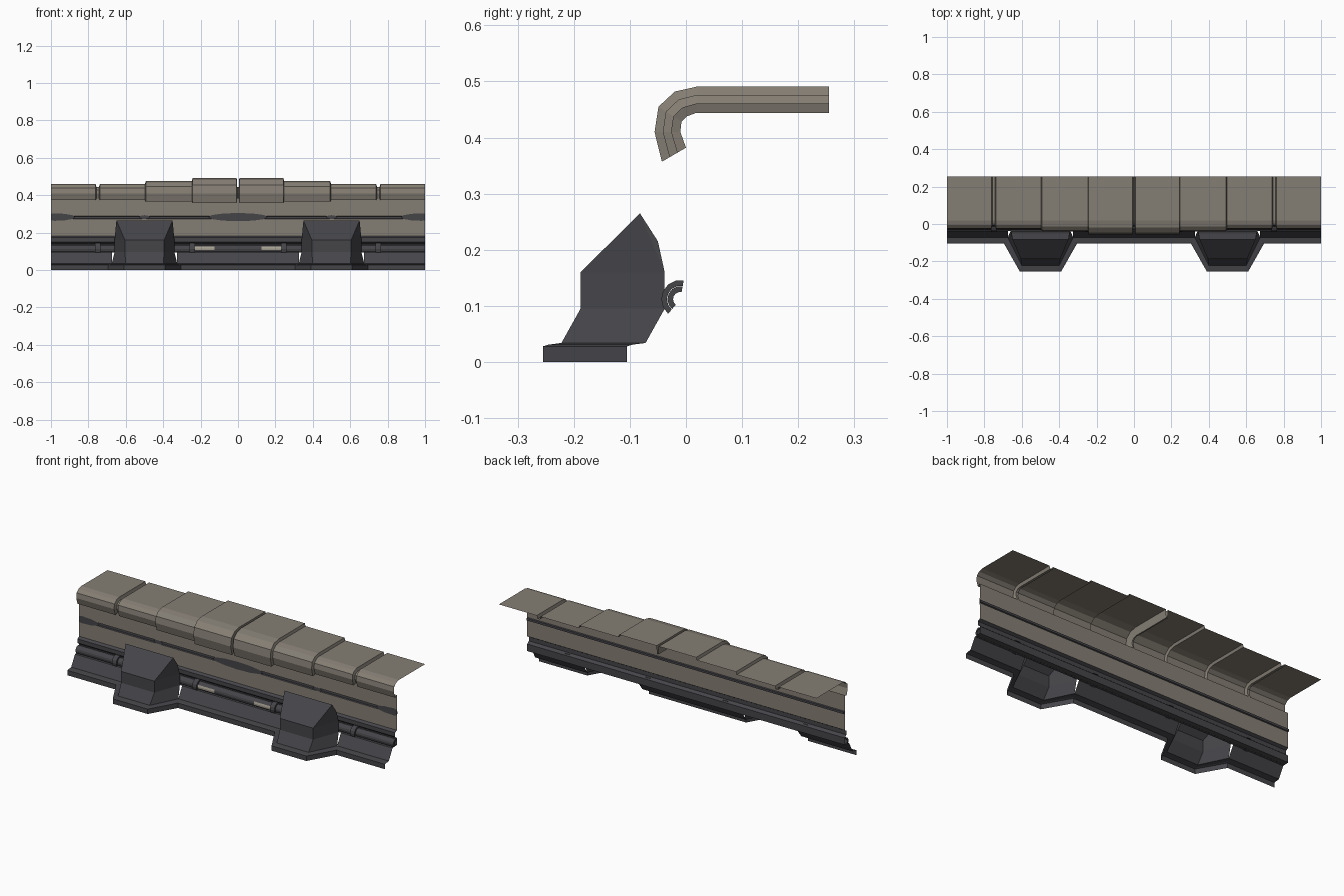
import bpy, math

if "Cube" in bpy.data.objects:
    bpy.data.objects.remove(bpy.data.objects["Cube"])


def material(name, rgb):
    m = bpy.data.materials.new(name)
    m.diffuse_color = (*rgb, 1)
    m.use_nodes = True
    m.node_tree.nodes["Principled BSDF"].inputs["Base Color"].default_value = m.diffuse_color
    return m


STONE = material("warm_grey_panel", (0.235, 0.21, 0.175))
DARK = material("charcoal_metal", (0.06, 0.058, 0.066))
LIGHT = material("pale_lamp", (0.40, 0.37, 0.30))


def make(name, verts, faces, mat):
    me = bpy.data.meshes.new(name)
    me.from_pydata(verts, [], faces)
    me.update()
    # open sheets face the front and the top
    if sum(p.area * (p.normal.z - p.normal.y) for p in me.polygons) < 0:
        me.flip_normals()
    me.materials.append(mat)
    ob = bpy.data.objects.new(name, me)
    bpy.context.collection.objects.link(ob)
    return ob


def loft(name, rows, mat):
    n = len(rows[0])
    verts = [p for r in rows for p in r]
    faces = [(i * n + j, i * n + j + 1, (i + 1) * n + j + 1, (i + 1) * n + j)
             for i in range(len(rows) - 1) for j in range(n - 1)]
    return make(name, verts, faces, mat)


def strip(name, profile, mat, x0=-1, x1=1):
    return loft(name, [[(x, y, z) for y, z in profile] for x in (x0, x1)], mat)


# stepped cap: blend between outer and inner profile along the length
outer = [(.255, .491), (.02, .491), (-.02, .482), (-.049, .455), (-.056, .41), (-.043, .357)]
inner = [(.255, .444), (.018, .444), (.002, .438), (-.008, .428), (-.01, .41), (0, .382)]
half = [(.004, 1), (.007, 0), (.242, 0), (.247, .32), (.492, .32), (.497, .64),
        (.738, .64), (.743, 1), (.757, 1), (.762, .64), (1, .64)]
stations = [(-x, t) for x, t in reversed(half)] + half
rows = []
for x, t in stations:
    row = [(x, a[0] + (b[0] - a[0]) * t, a[1] + (b[1] - a[1]) * t)
           for a, b in zip(outer, inner)]
    rows.append(row + [(x, 0, .382)])
loft("stepped_cap", rows, STONE)

# flat wall bands with a dark seam between
strip("upper_wall", [(0, .382), (0, .290)], STONE)
strip("wall_seam", [(0, .290), (.006, .287), (.006, .275), (0, .272)], DARK)
strip("lower_wall", [(0, .272), (0, .182)], STONE)


# worn dark patches on the seam
def patch(name, cx, w, h):
    n = 12
    verts = [(cx + w * math.cos(2 * math.pi * i / n), -.003,
              .283 + h * math.sin(2 * math.pi * i / n)) for i in range(n)]
    verts = [(max(-1, min(1, v[0])), v[1], v[2]) for v in verts]
    make(name, verts, [tuple(range(n))], DARK)


patch("middle_patch", 0, .16, .022)
for s in (-1, 1):
    patch("end_patch", s * .98, .11, .02)
    patch("small_patch", s * .5, .03, .01)

# lower dark wall with a channel for the pipe
strip("pipe_channel", [(0, .182), (-.015, .173), (-.015, .15), (0, .138),
                       (0, .098), (-.038, .095)], DARK)
for k, (a, b) in enumerate(((-1, -.675), (-.325, .325), (.675, 1))):
    strip("skirt", [(-.038, .095), (-.072, .034)], DARK, a, b)

# foot flange running round the pylons
out_h = [(.305, -.105), (.39, -.255), (.61, -.255), (.695, -.105), (1, -.105)]
in_h = [(.325, -.072), (.4, -.222), (.6, -.222), (.675, -.072), (1, -.072)]


def both(path):
    return [(-x, y) for x, y in reversed(path)] + path


o, i = both(out_h), both(in_h)
mid = [(a[0] * .3 + b[0] * .7, a[1] * .3 + b[1] * .7) for a, b in zip(i, o)]
loft("foot_flange", [[(x, y, 0) for x, y in o], [(x, y, .028) for x, y in o],
                     [(x, y, .031) for x, y in mid], [(x, y, .034) for x, y in i]], DARK)

# hollow pylons: back and front points of each level
levels = [(.034, -.072, .175, -.222, .10), (.095, -.038, .16, -.188, .105),
          (.16, -.038, .16, -.188, .105)]
for s in (-1, 1):
    c = s * .5
    v = []
    for z, yb, wb, yf, wf in levels:
        v += [(c - wb, yb, z), (c - wf, yf, z), (c + wf, yf, z), (c + wb, yb, z)]
    v += [(c - .15, -.082, .265), (c + .15, -.082, .265),
          (c - .155, -.05, .215), (c + .155, -.05, .215)]
    f = [(4 * k + j, 4 * k + j + 1, 4 * k + j + 5, 4 * k + j + 4)
         for k in range(2) for j in range(3)]
    f += [(9, 10, 13, 12), (8, 9, 12), (8, 12, 14), (10, 11, 13), (11, 15, 13),
          (12, 13, 15, 14), (14, 15, 11, 8)]
    make("pylon", v, f, DARK)


# pipe, collars and lamps, half sunk in the channel
def tube(name, x0, x1, r, mat):
    n, rows = 7, []
    for x, rr in ((x0, r - .010), (x0, r), (x1, r), (x1, r - .010)):
        rows.append([(x, -.010 - rr * math.cos(a), .112 + rr * math.sin(a))
                     for a in [math.radians(-50 + 150 * k / (n - 1)) for k in range(n)]])
    loft(name, rows, mat)


tube("pipe", -1, 1, .023, DARK)
for s in (-1, 1):
    for x in (.245, .75):
        tube("pipe_collar", s * x - .014, s * x + .014, .034, DARK)
    a, b = sorted((s * .125, s * .231))
    n = [math.radians(d) for d in (-18, 0, 25)]
    loft("pipe_lamp", [[(x, -.010 - .026 * math.cos(t), .114 + .026 * math.sin(t))
                        for t in n] for x in (a, b)], LIGHT)
